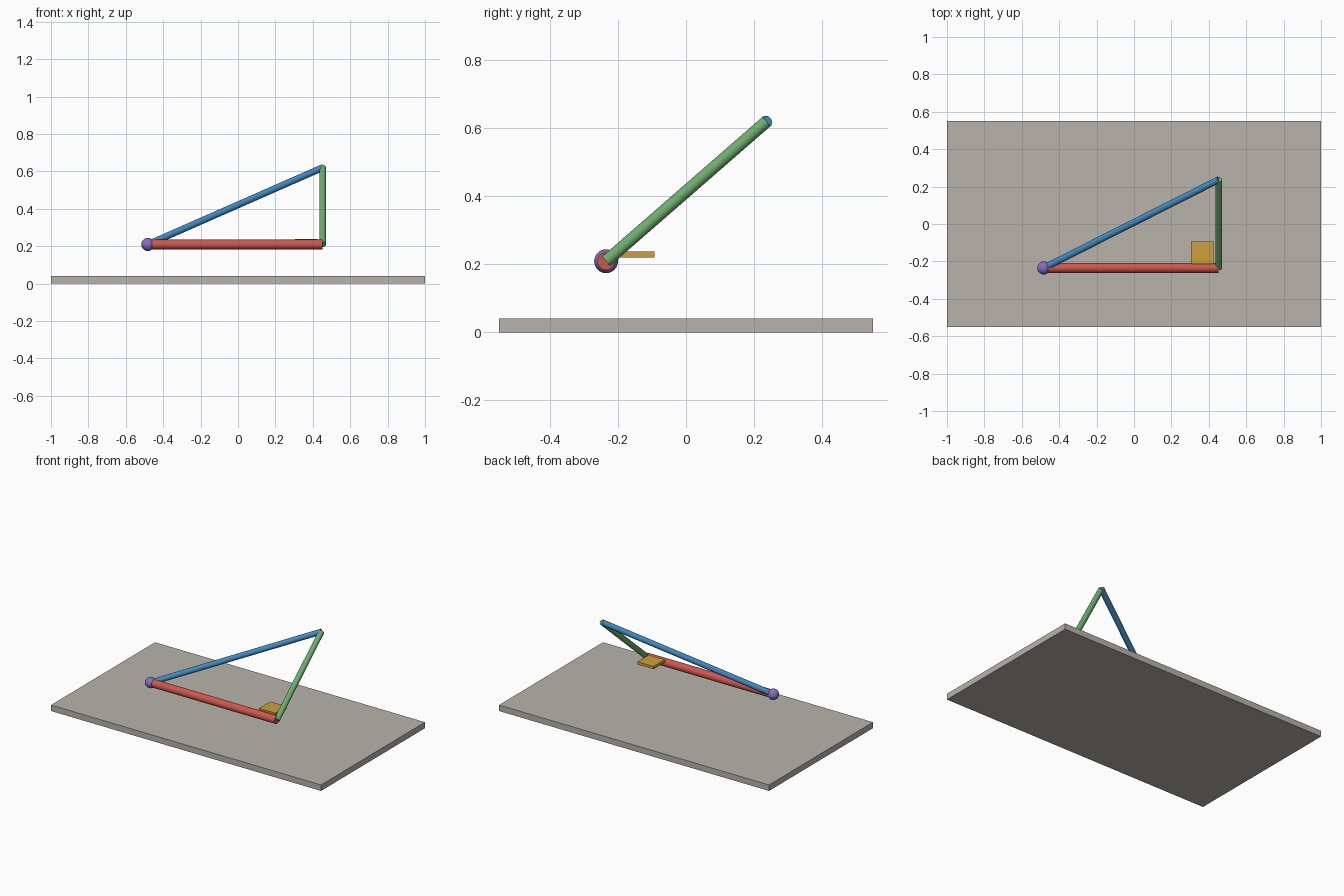
import bpy
from math import radians
from mathutils import Vector

cube = bpy.data.objects.get("Cube")
if cube:
    bpy.data.objects.remove(cube, do_unlink=True)


def material(name, rgb):
    """Flat material from display colour values, stored as linear."""
    linear = [((c / 255 + 0.055) / 1.055) ** 2.4 for c in rgb]
    mat = bpy.data.materials.new(name)
    mat.use_nodes = True
    mat.diffuse_color = (*linear, 1)
    mat.node_tree.nodes["Principled BSDF"].inputs["Base Color"].default_value = (*linear, 1)
    return mat


def finish(name, mat, smooth=False):
    obj = bpy.context.object
    obj.name = name
    obj.data.materials.append(mat)
    if smooth:
        bpy.ops.object.shade_smooth_by_angle(angle=radians(35))
    return obj


def box(name, centre, size, mat):
    bpy.ops.mesh.primitive_cube_add(size=1, location=centre)
    bpy.context.object.scale = size
    bpy.ops.object.transform_apply(location=False, rotation=False, scale=True)
    return finish(name, mat)


def rod(name, start, end, radius, mat):
    axis = end - start
    bpy.ops.mesh.primitive_cylinder_add(
        vertices=32, radius=radius, depth=axis.length, location=(start + end) / 2,
        rotation=axis.to_track_quat("Z", "Y").to_euler())
    return finish(name, mat, True)


stone = material("warm grey", (184, 179, 171))
red = material("red", (206, 88, 78))
green = material("green", (112, 172, 112))
blue = material("blue", (66, 140, 196))
purple = material("purple", (136, 110, 192))
ochre = material("ochre", (206, 160, 62))

# Corners of the tilted right triangle
pivot = Vector((-0.482, -0.235, 0.209))
corner = Vector((0.453, -0.235, 0.209))
apex = Vector((0.453, 0.237, 0.62))

# Ground slab
box("base_slab", (0, 0, 0.02), (2, 1.1, 0.04), stone)

# Three sides and the angle marker ball
rod("adjacent_rod", pivot, corner, 0.026, red)
rod("opposite_rod", corner, apex, 0.018, green)
rod("hypotenuse_rod", pivot, apex, 0.018, blue)
bpy.ops.mesh.primitive_uv_sphere_add(segments=32, ring_count=16, radius=0.035, location=pivot)
finish("angle_ball", purple, True)

# Right angle marker
box("right_angle_tile", (0.365, -0.153, 0.229), (0.12, 0.12, 0.018), ochre)
